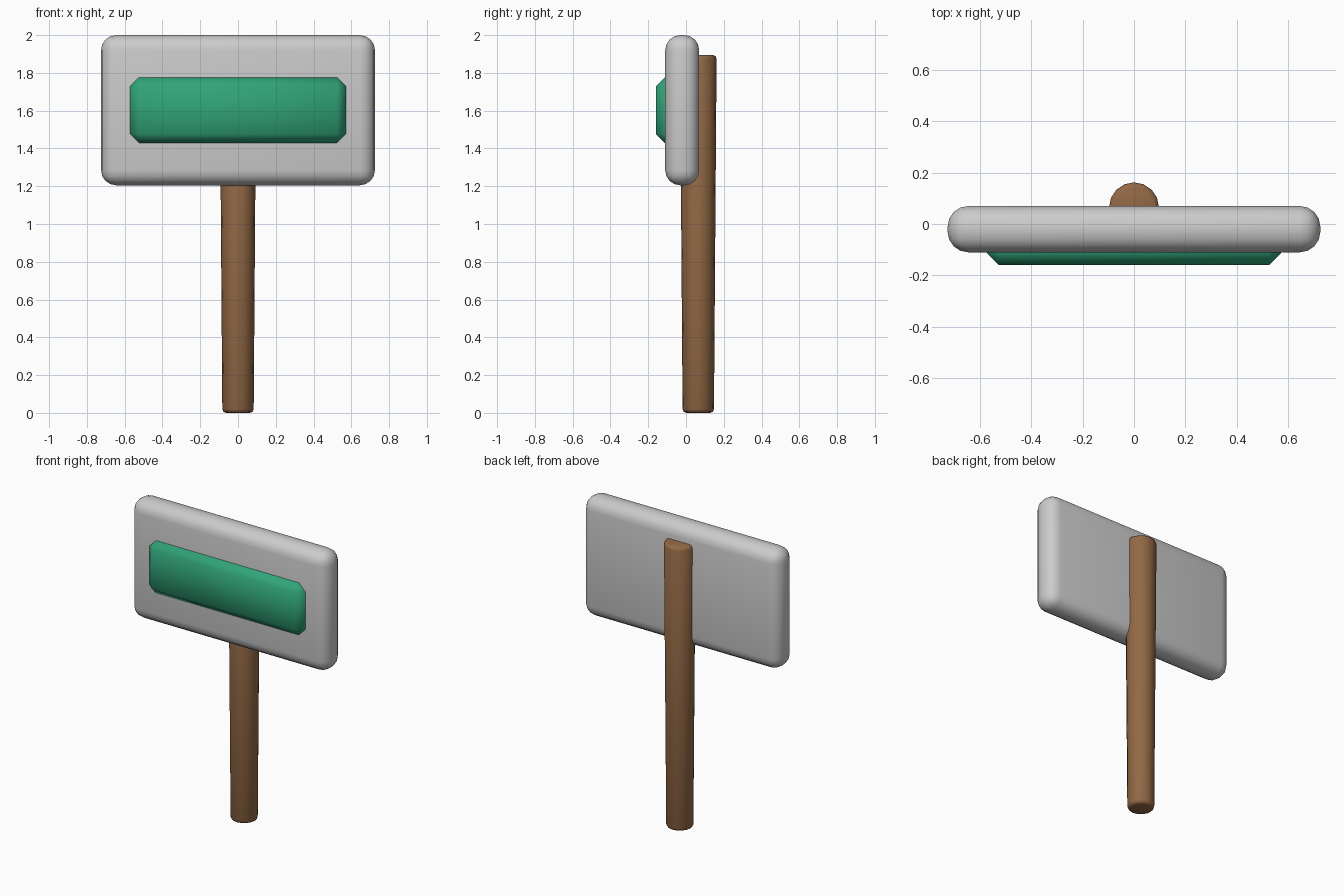
import bpy, math

if "Cube" in bpy.data.objects:
    bpy.data.objects.remove(bpy.data.objects["Cube"])


def finish(obj, name, bevel, segments, color=None, angle=60):
    """Name the part, round its edges, smooth it and colour it."""
    obj.name = name
    mod = obj.modifiers.new("bevel", 'BEVEL')
    mod.width = bevel
    mod.segments = segments
    mod.limit_method = 'ANGLE'
    mod.angle_limit = math.radians(40)
    bpy.ops.object.modifier_apply(modifier=mod.name)
    bpy.ops.object.shade_smooth_by_angle(angle=math.radians(angle))
    if color:
        mat = bpy.data.materials.new(name + "_paint")
        mat.diffuse_color = color
        mat.use_nodes = True
        mat.node_tree.nodes["Principled BSDF"].inputs["Base Color"].default_value = mat.diffuse_color
        obj.data.materials.append(mat)


def box(name, low, high, bevel, segments, color=None):
    center = [(a + b) / 2 for a, b in zip(low, high)]
    bpy.ops.mesh.primitive_cube_add(size=1, location=center)
    obj = bpy.context.object
    obj.scale = [b - a for a, b in zip(low, high)]
    bpy.ops.object.transform_apply(location=False, rotation=False, scale=True)
    finish(obj, name, bevel, segments, color)


# rounded sign board
box("sign_board", (-0.725, -0.11, 1.205), (0.725, 0.07, 2.0), 0.08, 4)

# raised chamfered panel on the front, sunk into the board
box("front_panel", (-0.572, -0.16, 1.43), (0.572, -0.04, 1.776), 0.047, 1,
    (0.03, 0.37, 0.19, 1))

# post behind the board, slightly wider at the top
bpy.ops.mesh.primitive_cone_add(vertices=16, radius1=0.083, radius2=0.097,
                                depth=1.895, location=(0, 0.065, 1.895 / 2))
finish(bpy.context.object, "post", 0.02, 2, (0.29, 0.14, 0.06, 1))
